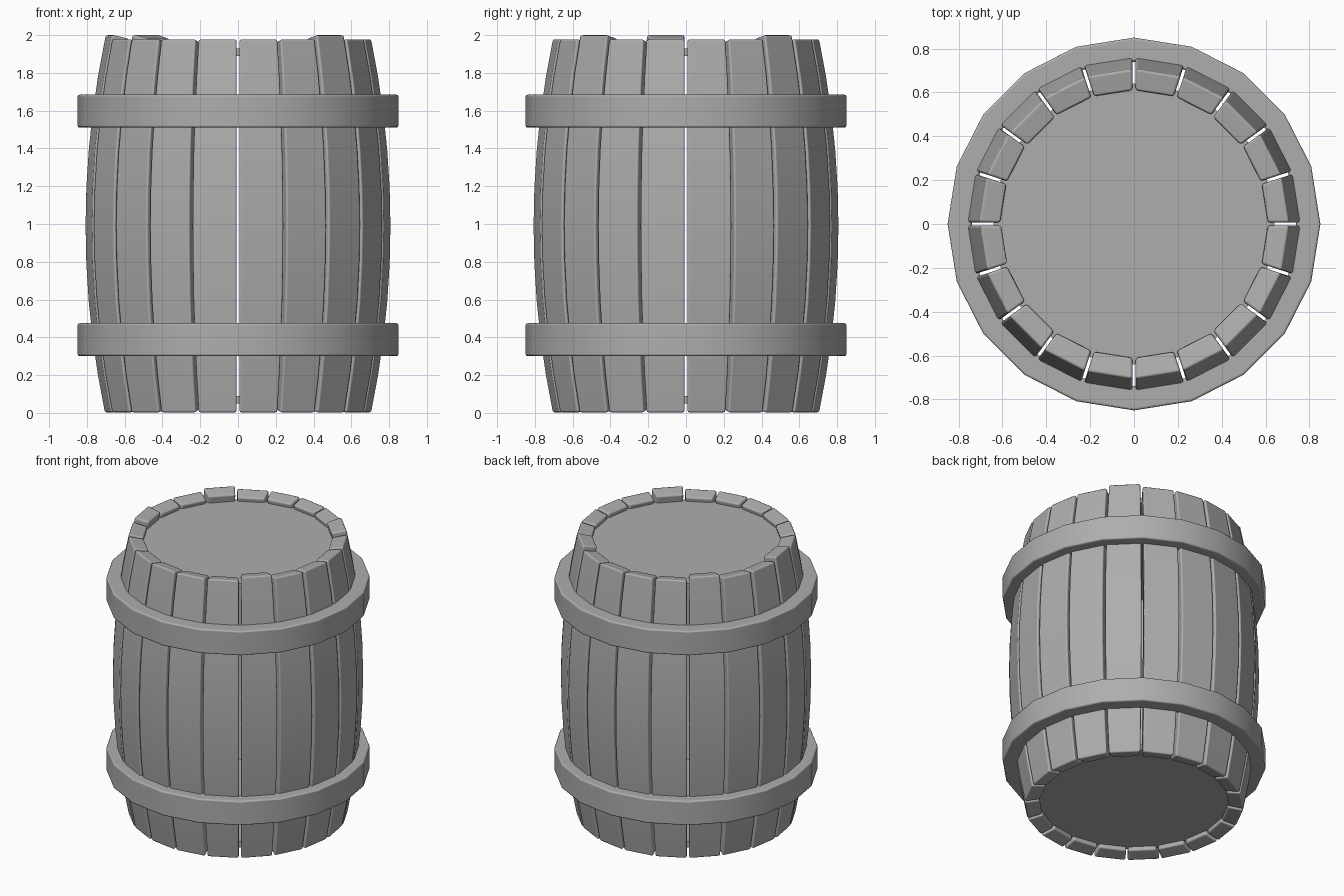
import bpy
import bmesh
from math import sin, cos, pi, radians
from mathutils import Matrix, Vector

if "Cube" in bpy.data.objects:
    bpy.data.objects.remove(bpy.data.objects["Cube"], do_unlink=True)

SIDES = 20
STEP = 2 * pi / SIDES
RAISED = {45, 135, 189, 315}      # angles of the slightly taller staves

grey = bpy.data.materials.new("plain_grey")
grey.use_nodes = True
colour = (0.42, 0.42, 0.42, 1)
grey.diffuse_color = colour
grey.node_tree.nodes["Principled BSDF"].inputs["Base Color"].default_value = colour


def finish(name, bm, bevel):
    """Turn a bmesh into a smooth-shaded object with softened edges."""
    bmesh.ops.recalc_face_normals(bm, faces=bm.faces)
    mesh = bpy.data.meshes.new(name)
    bm.to_mesh(mesh)
    bm.free()
    obj = bpy.data.objects.new(name, mesh)
    bpy.context.collection.objects.link(obj)
    mesh.materials.append(grey)
    bpy.ops.object.select_all(action='DESELECT')
    obj.select_set(True)
    bpy.context.view_layer.objects.active = obj
    bpy.ops.object.shade_smooth_by_angle(angle=radians(30))
    if bevel:
        mod = obj.modifiers.new("soft_edges", 'BEVEL')
        mod.width = bevel
        mod.segments = 2
        mod.limit_method = 'ANGLE'
        mod.angle_limit = radians(40)
        mod.harden_normals = True
    return obj


def skin(bm, rings, closed):
    """Join matching rings of vertices with quads."""
    n = len(rings[0])
    pairs = list(zip(rings, rings[1:]))
    if closed:
        pairs.append((rings[-1], rings[0]))
    for a, b in pairs:
        for i in range(n):
            j = (i + 1) % n
            bm.faces.new((a[i], a[j], b[j], b[i]))
    if not closed:
        bm.faces.new(rings[0])
        bm.faces.new(rings[-1])


def add_stave(bm, angle, top, rows=10, thick=0.1, gap=0.007):
    """One bulging plank, its ends square to its own curve."""
    spin = Matrix.Rotation(angle, 3, 'Z')
    rings = []
    for k in range(rows + 1):
        z = top * k / rows
        t = z - 0.99
        outer = Vector((0.81 - 0.105 * t * t, 0, z))
        inward = Vector((-1, 0, -0.21 * t)).normalized()
        inner = outer + inward * thick
        ring = []
        for p, side in ((outer, -1), (outer, 1), (inner, 1), (inner, -1)):
            x = p.x * cos(STEP / 2)
            y = side * (p.x * sin(STEP / 2) - gap)
            ring.append(bm.verts.new(spin @ Vector((x, y, p.z))))
        rings.append(ring)
    skin(bm, rings, False)


# staves
bm = bmesh.new()
for i in range(SIDES):
    angle = (i + 0.5) * STEP
    add_stave(bm, angle, 2.002 if round(angle * 180 / pi) in RAISED else 1.98)
finish("staves", bm, 0.012)

# hoops
for name, low, high in (("lower_hoop", 0.3, 0.475), ("upper_hoop", 1.51, 1.685)):
    bm = bmesh.new()
    section = ((0.85, low), (0.85, high), (0.74, high), (0.74, low))
    rings = [[bm.verts.new((r * cos(i * STEP), r * sin(i * STEP), z))
              for r, z in section] for i in range(SIDES)]
    skin(bm, rings, True)
    finish(name, bm, 0.012)

# barrel heads, let into the staves
for name, z in (("bottom_head", 0.07), ("top_head", 1.91)):
    bm = bmesh.new()
    bmesh.ops.create_cone(bm, cap_ends=True, segments=SIDES * 2, radius1=0.64,
                          radius2=0.64, depth=0.04,
                          matrix=Matrix.Translation((0, 0, z)))
    finish(name, bm, 0)
